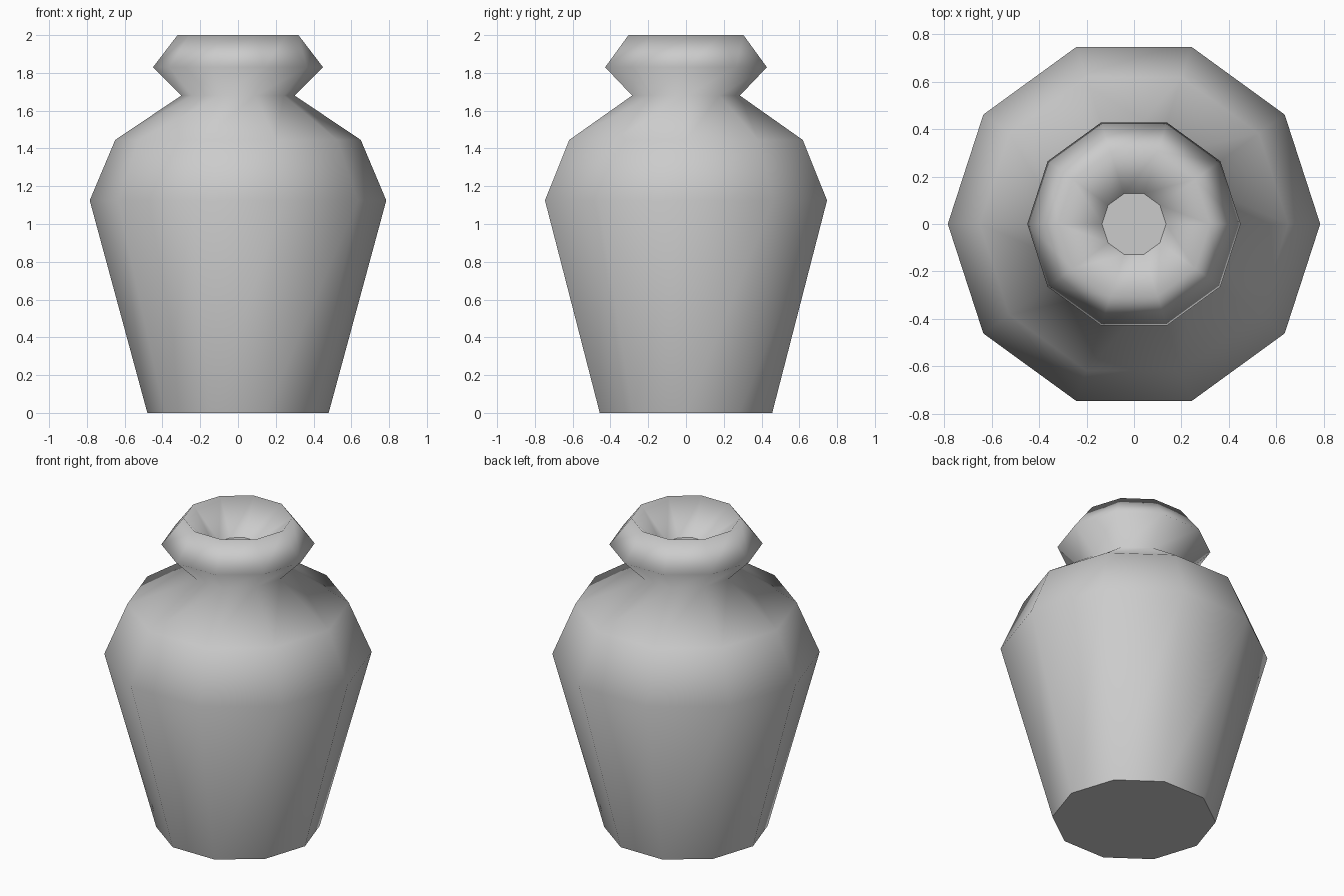
import bpy, bmesh, math

cube = bpy.data.objects.get("Cube")
if cube:
    bpy.data.objects.remove(cube, do_unlink=True)

# One plain clay colour
clay = bpy.data.materials.new("grey clay")
clay.use_nodes = True
colour = (0.6, 0.6, 0.6, 1)
clay.diffuse_color = colour
clay.node_tree.nodes["Principled BSDF"].inputs["Base Color"].default_value = colour

SIDES = 10
# Radius and height: foot, belly, shoulder, neck, lip, rim, throat
PROFILE = [(0.48, 0), (0.785, 1.125), (0.65, 1.445), (0.30, 1.68),
           (0.45, 1.83), (0.32, 2.0), (0.135, 1.81)]


def ring(bm, radius, height):
    angles = [math.tau * i / SIDES for i in range(SIDES)]
    return [bm.verts.new((radius * math.cos(a), radius * math.sin(a), height)) for a in angles]


# Turned wall of the vase
bm = bmesh.new()
rings = [ring(bm, r, z) for r, z in PROFILE]
for low, high in zip(rings, rings[1:]):
    for i in range(SIDES):
        j = (i + 1) % SIDES
        bm.faces.new((low[i], low[j], high[j], high[i]))

# Flat base and throat floor, with crisp edges
caps = [bm.faces.new(rings[0][::-1]), bm.faces.new(rings[-1])]
for face in bm.faces:
    face.smooth = face not in caps
for cap in caps:
    for edge in cap.edges:
        edge.smooth = False

mesh = bpy.data.meshes.new("vase")
bm.to_mesh(mesh)
bm.free()
mesh.materials.append(clay)
vase = bpy.data.objects.new("vase", mesh)
bpy.context.collection.objects.link(vase)
